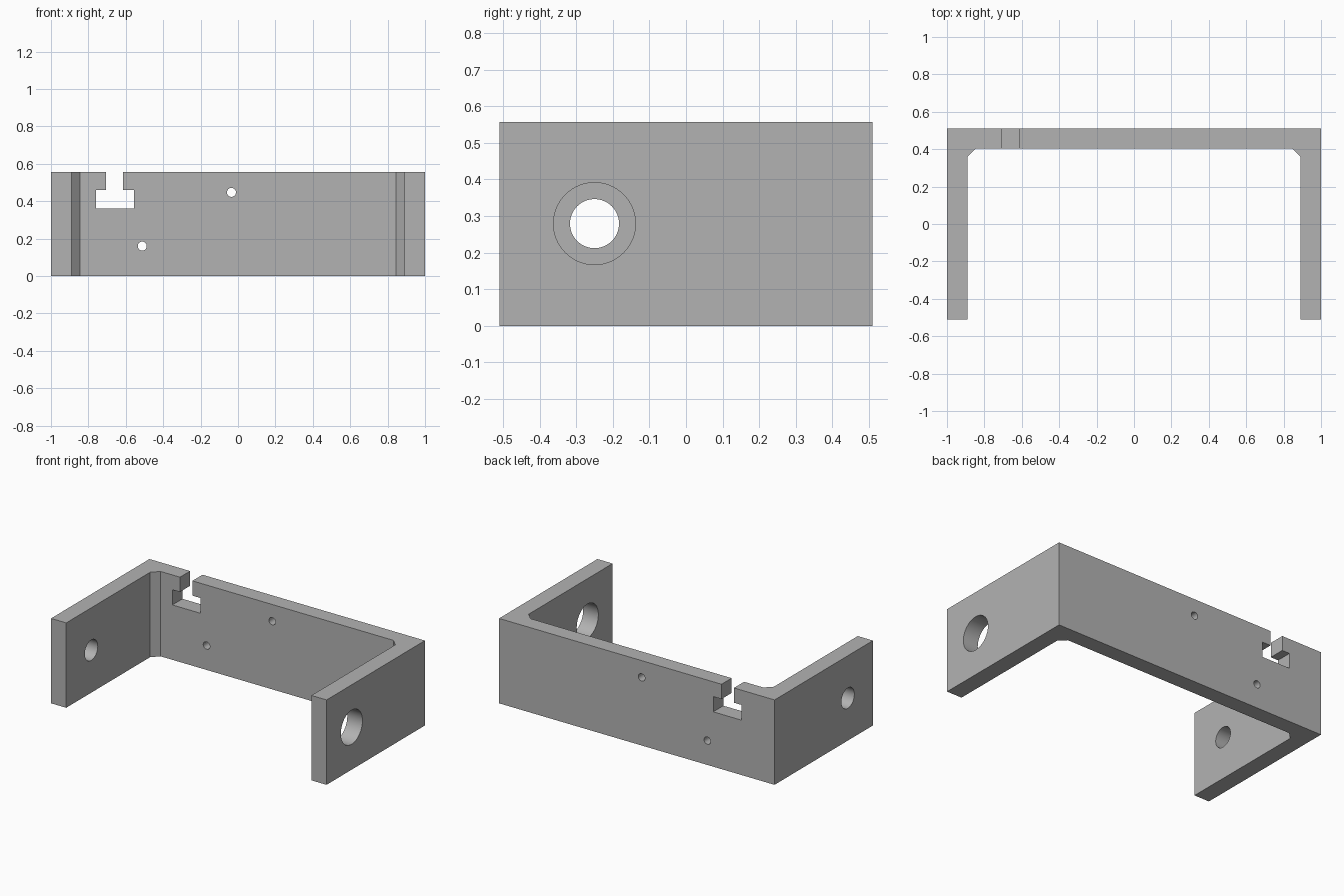
import bpy, bmesh, math
from mathutils import Matrix, Vector

cube = bpy.data.objects.get("Cube")
if cube:
    bpy.data.objects.remove(cube, do_unlink=True)

HEIGHT, DEPTH = 0.557, 0.51
ARM_X, WALL_Y, CHAMFER = 0.89, 0.405, 0.045

grey = bpy.data.materials.new("plain grey")
grey.use_nodes = True
colour = (0.45, 0.45, 0.45, 1)
grey.diffuse_color = colour
grey.node_tree.nodes["Principled BSDF"].inputs["Base Color"].default_value = colour


def prism(name, points, direction):
    """Extrude a closed outline of 3D points along a direction."""
    bm = bmesh.new()
    face = bm.faces.new([bm.verts.new(p) for p in points])
    moved = bmesh.ops.extrude_face_region(bm, geom=[face])["geom"]
    bmesh.ops.translate(bm, vec=direction,
                        verts=[v for v in moved if isinstance(v, bmesh.types.BMVert)])
    bmesh.ops.recalc_face_normals(bm, faces=bm.faces)
    return to_object(name, bm)


def drill(name, centre, radius, axis, length=0.4):
    """Round cutter centred on a point, running along an axis."""
    bm = bmesh.new()
    turn = Vector((0, 0, 1)).rotation_difference(Vector(axis)).to_matrix().to_4x4()
    bmesh.ops.create_cone(bm, cap_ends=True, segments=64, radius1=radius, radius2=radius,
                          depth=length, matrix=Matrix.Translation(centre) @ turn)
    return to_object(name, bm)


def to_object(name, bm):
    mesh = bpy.data.meshes.new(name)
    bm.to_mesh(mesh)
    bm.free()
    mesh.materials.append(grey)
    obj = bpy.data.objects.new(name, mesh)
    bpy.context.collection.objects.link(obj)
    return obj


# U-shaped bracket with chamfered inner corners
half = [(ARM_X - CHAMFER, WALL_Y), (ARM_X, WALL_Y - CHAMFER), (ARM_X, -DEPTH),
        (1, -DEPTH), (1, DEPTH)]
outline = half + [(-x, y) for x, y in reversed(half)]
bracket = prism("bracket", [(x, y, 0) for x, y in outline], (0, 0, HEIGHT))

# T-shaped slot in the top edge of the back wall
slot = [(-0.705, 0.7), (-0.705, 0.46), (-0.76, 0.46), (-0.76, 0.36),
        (-0.555, 0.36), (-0.555, 0.46), (-0.615, 0.46), (-0.615, 0.7)]
cutters = [
    prism("slot_cutter", [(x, 0.3, z) for x, z in slot], (0, 0.4, 0)),
    # Side holes, larger on the left arm
    drill("left_hole_cutter", (0.95, -0.25, 0.279), 0.112, (1, 0, 0)),
    drill("right_hole_cutter", (-0.95, -0.25, 0.279), 0.067, (1, 0, 0)),
    # Small screw holes in the back wall
    drill("upper_screw_cutter", (-0.035, 0.46, 0.447), 0.024, (0, 1, 0)),
    drill("lower_screw_cutter", (-0.512, 0.46, 0.16), 0.024, (0, 1, 0)),
]

bpy.ops.object.select_all(action="DESELECT")
bpy.context.view_layer.objects.active = bracket
bracket.select_set(True)
for cutter in cutters:
    cut = bracket.modifiers.new(cutter.name, "BOOLEAN")
    cut.operation, cut.solver, cut.object = "DIFFERENCE", "EXACT", cutter
    bpy.ops.object.modifier_apply(modifier=cut.name)
    bpy.data.objects.remove(cutter, do_unlink=True)

# Smooth hole walls, sharp edges everywhere else
bpy.ops.object.shade_smooth_by_angle(angle=math.radians(30))
